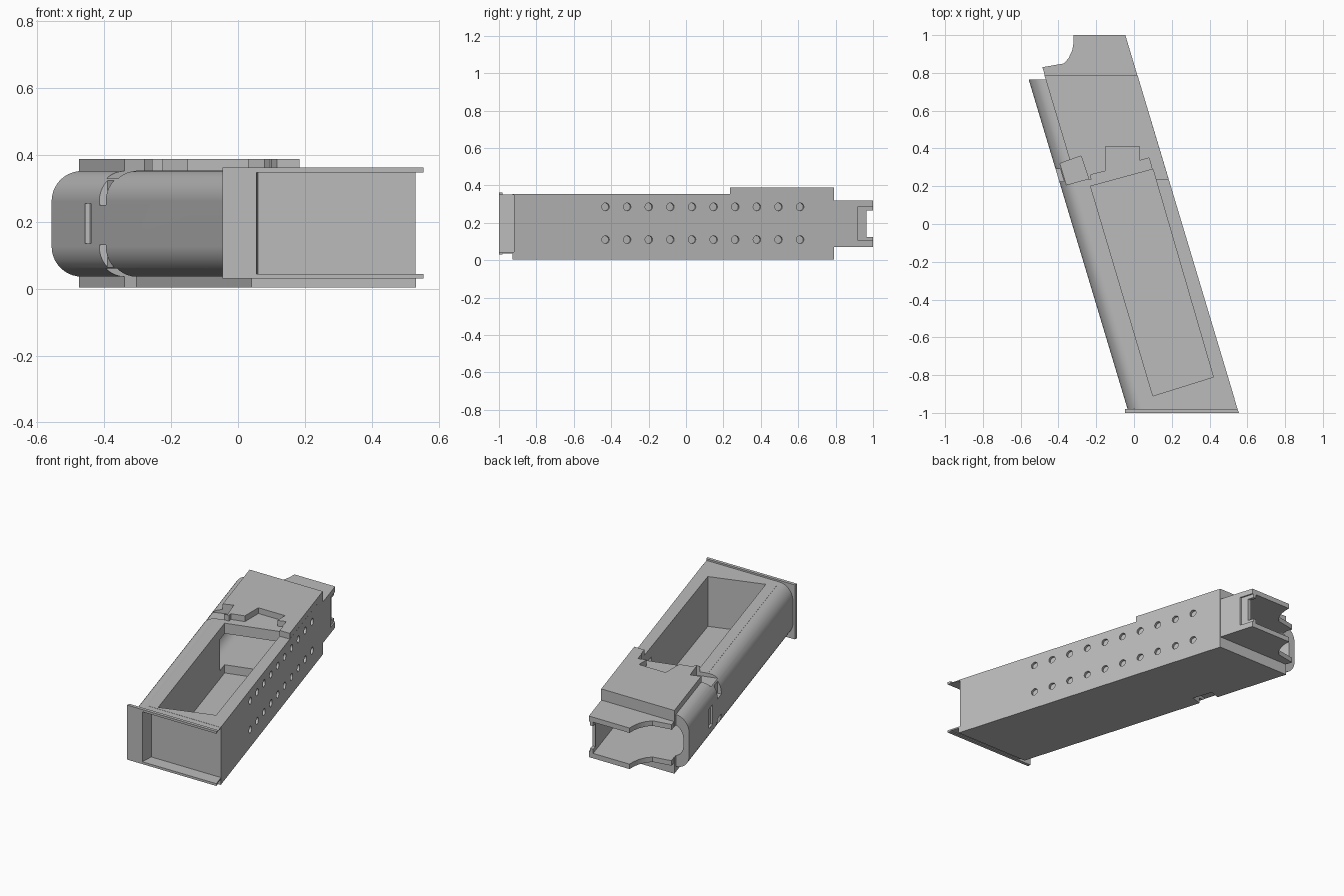
import bpy, bmesh, math
from mathutils import Matrix

cube = bpy.data.objects.get("Cube")
if cube:
    bpy.data.objects.remove(cube, do_unlink=True)

SLANT = -0.3             # sideways drift of the casing per unit of y
LEFT, RIGHT = -0.328, 0.255   # casing sides where y = 0

grey = bpy.data.materials.new("plain grey")
grey.use_nodes = True
GREY = (0.5, 0.5, 0.5, 1)
grey.diffuse_color = GREY
grey.node_tree.nodes["Principled BSDF"].inputs["Base Color"].default_value = GREY


def finish(name, bm):
    bmesh.ops.recalc_face_normals(bm, faces=bm.faces)
    mesh = bpy.data.meshes.new(name)
    bm.to_mesh(mesh)
    bm.free()
    mesh.materials.append(grey)
    ob = bpy.data.objects.new(name, mesh)
    bpy.context.collection.objects.link(ob)
    return ob


def loft(name, ring_a, ring_b):
    bm = bmesh.new()
    a = [bm.verts.new(p) for p in ring_a]
    b = [bm.verts.new(p) for p in ring_b]
    bm.faces.new(a)
    bm.faces.new(b)
    for i in range(len(a)):
        j = (i + 1) % len(a)
        bm.faces.new((a[i], a[j], b[j], b[i]))
    return finish(name, bm)


def plan(name, pts, z0, z1):
    """Upright prism from an xy outline."""
    return loft(name, [(x, y, z0) for x, y in pts], [(x, y, z1) for x, y in pts])


def sweep(name, pts, y0, y1):
    """Slanted prism from an xz profile."""
    return loft(name, *[[(x + SLANT * y, y, z) for x, z in pts] for y in (y0, y1)])


def box(name, x0, x1, y0, y1, z0, z1):
    return sweep(name, [(x0, z0), (x1, z0), (x1, z1), (x0, z1)], y0, y1)


def rounded(x0, x1, z0, z1, r, n=10):
    """Profile with round left corners and a square right side."""
    pts = [(x1, z0), (x1, z1)]
    for cz, start in ((z1 - r, 90), (z0 + r, 180)):
        for i in range(n + 1):
            t = math.radians(start + 90 * i / n)
            pts.append((x0 + r + r * math.cos(t), cz + r * math.sin(t)))
    return pts


def combine(target, tools, operation):
    for tool in tools:
        mod = target.modifiers.new(operation.lower(), 'BOOLEAN')
        mod.operation, mod.solver, mod.object = operation, 'EXACT', tool
        bpy.context.view_layer.update()
        graph = bpy.context.evaluated_depsgraph_get()
        mesh = bpy.data.meshes.new_from_object(target.evaluated_get(graph))
        target.modifiers.clear()
        target.data = mesh
        bpy.data.objects.remove(tool, do_unlink=True)


# Casing: rounded sleeve, square core, raised top slab, tail and end flange
casing = sweep("casing", rounded(LEFT, RIGHT - 0.001, 0.036, 0.352, 0.09), -0.99, 0.765)
core = box("core", LEFT + 0.09, RIGHT, -0.927, 0.79, 0.003, 0.353)
slab = plan("top_slab", [
    (0.184, 0.235), (0.11, 0.235), (0.08, 0.35), (0.03, 0.335), (0.03, 0.41),
    (-0.15, 0.41), (-0.15, 0.28), (-0.23, 0.26), (-0.225, 0.235),
    (-0.309, 0.235), (-0.475, 0.79), (0.018, 0.79)], 0.34, 0.388)
tail_outline = [(-0.445, 0.7), (-0.485, 0.83), (-0.37, 0.85), (-0.345, 0.88),
                (-0.327, 0.92), (-0.32, 0.96), (-0.32, 1), (-0.046, 1), (0.044, 0.7)]
tail = plan("tail", tail_outline, 0.07, 0.32)
flange = plan("end_flange", [(-0.047, -1), (0.555, -1), (0.549, -0.98), (-0.047, -0.98)],
              0.03, 0.362)
combine(casing, [core, slab, tail, flange], 'UNION')

# Openings: front recess, top pocket, inner channel, tail notch
cuts = [
    plan("front_recess", [(0.05, -1.1), (0.7, -1.1), (0.7, -0.92), (0.06, -0.92)], 0.044, 0.348),
    plan("pocket", [(-0.23, 0.2), (0.1, 0.29), (0.42, -0.81), (0.1, -0.91)], 0.05, 0.5),
    sweep("channel", rounded(LEFT + 0.04, RIGHT - 0.03, 0.1, 0.29, 0.07), 0.12, 1.1),
    box("tail_panel", RIGHT - 0.01, RIGHT + 0.1, 0.92, 1.1, 0.105, 0.288),
    box("tail_notch", RIGHT - 0.1, RIGHT + 0.1, 0.965, 1.1, 0.125, 0.265),
    box("side_slot", LEFT - 0.05, LEFT + 0.015, 0.37, 0.43, 0.135, 0.255),
]

# Catch notches, alike above and below
notch = [(-0.45, 0.3), (-0.28, 0.36), (-0.24, 0.24), (-0.42, 0.19)]
for low, high, deep in ((0.33, 0.5, (0.25, 0.45)), (-0.1, 0.06, (-0.05, 0.13))):
    cuts.append(plan("catch_notch", notch, low, high))
    cuts.append(box("catch_side", LEFT - 0.05, LEFT + 0.025, 0.225, 0.29, *deep))

# Two rows of round dimples on the flat side
bm = bmesh.new()
for i in range(10):
    y = -0.43 + 0.1156 * i
    for z in (0.11, 0.285):
        place = (Matrix.Translation((RIGHT + SLANT * y, y, z))
                 @ Matrix.Rotation(math.atan(-SLANT), 4, 'Z')
                 @ Matrix.Rotation(math.pi / 2, 4, 'Y'))
        bmesh.ops.create_cone(bm, cap_ends=True, segments=16, radius1=0.021,
                              radius2=0.021, depth=0.03, matrix=place)
cuts.append(finish("dimples", bm))
combine(casing, cuts, 'DIFFERENCE')

# Smooth the round side, keep the edges crisp
bpy.ops.object.select_all(action='DESELECT')
casing.select_set(True)
bpy.context.view_layer.objects.active = casing
bpy.ops.object.shade_smooth_by_angle(angle=math.radians(25))
casing.modifiers.new("even_normals", 'WEIGHTED_NORMAL').keep_sharp = True
